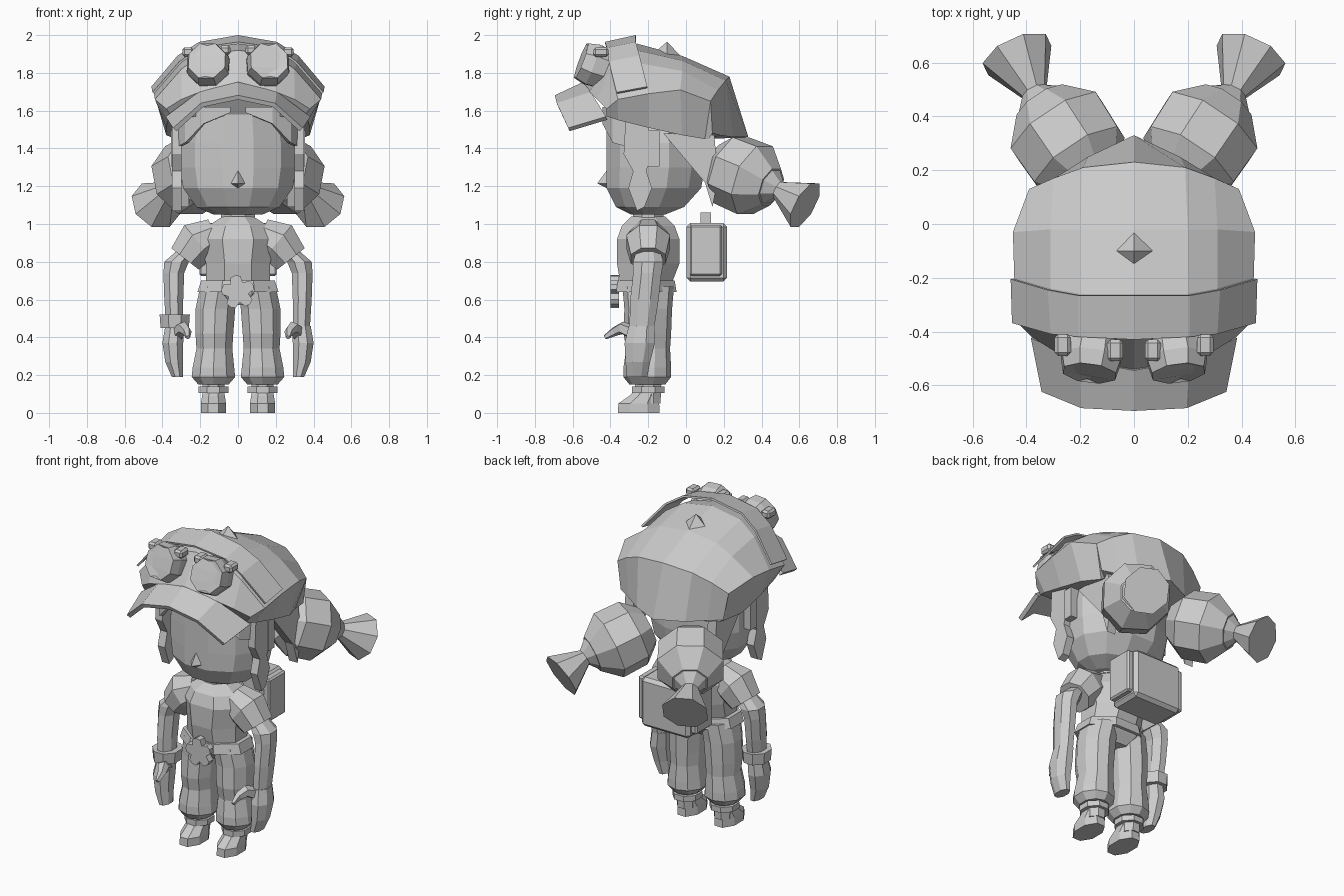
import bpy, bmesh, math
from mathutils import Vector

cube = bpy.data.objects.get("Cube")
if cube:
    bpy.data.objects.remove(cube, do_unlink=True)

grey = bpy.data.materials.new("plain_grey")
grey.use_nodes = True
grey.diffuse_color = (0.6, 0.6, 0.6, 1)
grey.node_tree.nodes["Principled BSDF"].inputs["Base Color"].default_value = grey.diffuse_color


def finish(name, bm, mirror=False, thickness=0):
    """Turn a bmesh into a flat shaded object."""
    bmesh.ops.recalc_face_normals(bm, faces=bm.faces)
    mesh = bpy.data.meshes.new(name)
    bm.to_mesh(mesh)
    bm.free()
    mesh.materials.append(grey)
    obj = bpy.data.objects.new(name, mesh)
    bpy.context.collection.objects.link(obj)
    if mirror:
        obj.modifiers.new("mirror", "MIRROR")
    if thickness:
        solid = obj.modifiers.new("thickness", "SOLIDIFY")
        solid.thickness = thickness
        solid.offset = 0
    return obj


def loft(name, rows, closed=True, **options):
    """Skin a list of point rows; closed rows become a capped solid."""
    bm = bmesh.new()
    rows = [[bm.verts.new(p) for p in row] for row in rows]
    n = len(rows[0])
    for a, b in zip(rows, rows[1:]):
        for i in range(n if closed else n - 1):
            j = (i + 1) % n
            bm.faces.new((a[i], a[j], b[j], b[i]))
    if closed:
        bm.faces.new(rows[0])
        bm.faces.new(rows[-1])
    return finish(name, bm, **options)


def spike(name, base, tip):
    """Pyramid from a base loop to a tip."""
    bm = bmesh.new()
    base = [bm.verts.new(p) for p in base]
    top = bm.verts.new(tip)
    bm.faces.new(base)
    for a, b in zip(base, base[1:] + base[:1]):
        bm.faces.new((a, b, top))
    finish(name, bm)


def stack(name, rings, n=8, **options):
    """Loft level ellipses given as x, y, z, half width, half depth."""
    step = math.tau / n
    grow = 1 / math.cos(step / 2)
    loft(name, [[(x + rx * grow * math.cos((i + .5) * step),
                  y + ry * grow * math.sin((i + .5) * step), z) for i in range(n)]
                for x, y, z, rx, ry in rings], **options)


def tube(name, path, radii, n=8, **options):
    """Loft round sections along a path."""
    path = [Vector(p) for p in path]
    rows = []
    for k, p in enumerate(path):
        tangent = path[min(k + 1, len(path) - 1)] - path[max(k - 1, 0)]
        turn = tangent.to_track_quat('Z', 'Y')
        angles = [(i + .5) * math.tau / n for i in range(n)]
        rows.append([p + turn @ Vector((radii[k] * math.cos(a), radii[k] * math.sin(a), 0))
                     for a in angles])
    loft(name, rows, **options)


def prism(name, outline, x0, x1, **options):
    """Extrude a side outline of y, z points across x."""
    loft(name, [[(x, y, z) for y, z in outline] for x in (x0, x1)], **options)


def box(name, centre, size, bevel=0, **options):
    bm = bmesh.new()
    bmesh.ops.create_cube(bm, size=1)
    for v in bm.verts:
        v.co = Vector(c + p * s for c, p, s in zip(centre, v.co, size))
    if bevel:
        bmesh.ops.bevel(bm, geom=bm.edges[:], offset=bevel, segments=1, affect='EDGES')
    finish(name, bm, **options)


# Head, nose and ears
stack("head", [(0, -.2, 1.05, .13, .09), (0, -.19, 1.09, .22, .18),
               (0, -.17, 1.19, .29, .25), (0, -.16, 1.3, .31, .26),
               (0, -.16, 1.43, .31, .26), (0, -.17, 1.58, .28, .25)], n=12)
spike("nose", [(-.045, -.41, 1.215), (0, -.41, 1.185), (.045, -.41, 1.215), (0, -.415, 1.29)],
      (0, -.47, 1.215))
box("ear", (.32, -.17, 1.4), (.07, .06, .19), mirror=True)

# Cap built from arched slices running from brow to nape
halves = [
    [(.35, -.42, 1.57), (.38, -.42, 1.61), (.3, -.47, 1.66), (.2, -.51, 1.7), (0, -.54, 1.74)],
    [(.37, -.36, 1.55), (.44, -.36, 1.66), (.3, -.4, 1.82), (.2, -.41, 1.89), (0, -.42, 1.92)],
    [(.38, -.2, 1.51), (.445, -.2, 1.69), (.31, -.24, 1.85), (.2, -.26, 1.92), (0, -.26, 1.955)],
    [(.38, -.02, 1.47), (.45, -.03, 1.71), (.31, -.02, 1.81), (.2, -.02, 1.865), (0, -.02, 1.89)],
    [(.33, .1, 1.45), (.39, .13, 1.65), (.3, .17, 1.71), (.19, .21, 1.76), (0, .23, 1.78)],
    [(.32, .12, 1.45), (.36, .14, 1.48), (.28, .18, 1.47), (.17, .25, 1.46), (0, .33, 1.46)],
]
loft("cap", [half + [(-x, y, z) for x, y, z in half[-2::-1]] for half in halves])

# Raised band over the front of the cap
loft("cap_band", [[Vector(p) * 1.02 for p in half[1:]] for half in halves[1:3]],
     closed=False, mirror=True, thickness=.012)
spike("cap_button", [(-.1, -.1, 1.87), (0, -.2, 1.88), (.1, -.1, 1.87), (0, -.01, 1.87)],
      (0, -.1, 1.965))
visor_back = [(0, -.54, 1.74), (.2, -.5, 1.69), (.375, -.42, 1.56)]
visor_front = [(0, -.69, 1.67), (.19, -.68, 1.63), (.335, -.62, 1.5)]
loft("visor", [visor_back, visor_front], closed=False, mirror=True, thickness=.025)

# Goggles on the cap
tube("goggle_lens", [(.145, -.4, 1.81), (.16, -.5, 1.845), (.165, -.555, 1.865), (.165, -.54, 1.86)],
     [.11, .12, .105, .085], mirror=True)
for side, x, y, z in (("outer", .265, -.45, 1.91), ("inner", .07, -.47, 1.92)):
    box(side + "_goggle_knob", (x, y, z), (.06, .08, .05), bevel=.012, mirror=True)

# Fringe, side locks and back hair
fringe = [(.04, -.43, 1.59), (.18, -.43, 1.53), (.27, -.38, 1.43), (.33, -.27, 1.4)]
loft("fringe", [[(x, y, 1.62) for x, y, z in fringe], fringe],
     closed=False, mirror=True, thickness=.025)
prism("side_lock", [(-.32, 1.55), (-.33, 1.37), (-.28, 1.28), (-.305, 1.19), (-.26, 1.07),
                    (-.22, 1.09), (-.18, 1.19), (-.21, 1.28), (-.18, 1.38), (-.2, 1.53)],
      .3, .35, mirror=True)
prism("back_hair", [(-.12, 1.48), (.1, 1.22), (.14, 1.09), (.17, 1.24), (.15, 1.47)],
      .26, .32, mirror=True)

# Hair buns with flared tails
bun, tie, tip = Vector((.25, .31, 1.255)), Vector((.37, .49, 1.18)), Vector((.435, .63, 1.1))
axis = (tie - bun).normalized()
tube("hair_bun", [bun + axis * t for t in (-.18, -.09, .07, .18)],
     [.12, .2, .205, .11], mirror=True)
tube("hair_tail", [bun + axis * .17, tie, tip], [.11, .05, .14], mirror=True)

# Torso, neck and belt
stack("neck", [(0, -.2, 1, .09, .08), (0, -.2, 1.08, .09, .08)])
stack("torso", [(0, -.2, .57, .07, .09), (0, -.2, .63, .18, .13), (0, -.21, .7, .17, .14),
                (0, -.2, .79, .17, .165), (0, -.2, .92, .2, .165),
                (0, -.2, .99, .16, .14), (0, -.2, 1.04, .08, .09)])
stack("belt", [(0, -.21, .64, .215, .16), (0, -.21, .7, .195, .15)])
star = [(r * math.sin(a), .64 + r * math.cos(a)) for k in range(20)
        for r, a in [((.09, .085, .055, .085)[k % 4], (k - .5) * math.tau / 20)]]
loft("star_buckle", [[(x, y, z) for x, z in star] for y in (-.4, -.355)])

# Arms and hands
tube("sleeve", [(.12, -.2, .95), (.21, -.2, .905), (.28, -.2, .815)], [.09, .125, .1], mirror=True)
stack("arm", [(.26, -.2, .87, .05, .06), (.325, -.2, .8, .065, .08), (.34, -.205, .74, .055, .075),
              (.34, -.22, .6, .05, .075), (.335, -.235, .44, .045, .065)], mirror=True)
stack("hand", [(.335, -.235, .46, .05, .068), (.345, -.245, .37, .055, .08),
               (.338, -.255, .27, .047, .065), (.32, -.26, .19, .03, .055)], mirror=True)
tube("thumb", [(.32, -.27, .42), (.29, -.34, .45), (.27, -.38, .43), (.265, -.43, .4)],
     [.04, .035, .025, .012], n=5, mirror=True)
stack("wrist_band", [(-.335, -.23, .45, .075, .085), (-.335, -.23, .52, .08, .09)])

# Trousers, ankles and shoes
stack("trouser_leg", [(.1, -.2, .67, .1, .13), (.12, -.2, .55, .105, .12),
                      (.125, -.205, .42, .1, .12), (.125, -.2, .34, .095, .11),
                      (.13, -.205, .24, .11, .12), (.13, -.205, .19, .115, .12),
                      (.13, -.205, .15, .08, .09)], n=10, mirror=True)
stack("ankle", [(.13, -.2, .05, .055, .065), (.13, -.2, .17, .06, .07)], mirror=True)
stack("ankle_cuff", [(.13, -.2, .105, .08, .085), (.13, -.2, .14, .08, .085)], mirror=True)
stack("shoe", [(.13, -.25, 0, .067, .11), (.13, -.25, .05, .067, .108),
               (.13, -.22, .09, .06, .08), (.13, -.205, .12, .055, .065)], mirror=True)

# Backpack with side pockets and a handle
box("backpack", (0, .11, .85), (.34, .215, .31), bevel=.02)
box("pack_pocket", (.18, .105, .86), (.05, .17, .27), bevel=.01, mirror=True)
box("pack_handle", (0, .105, 1.02), (.1, .055, .08))
